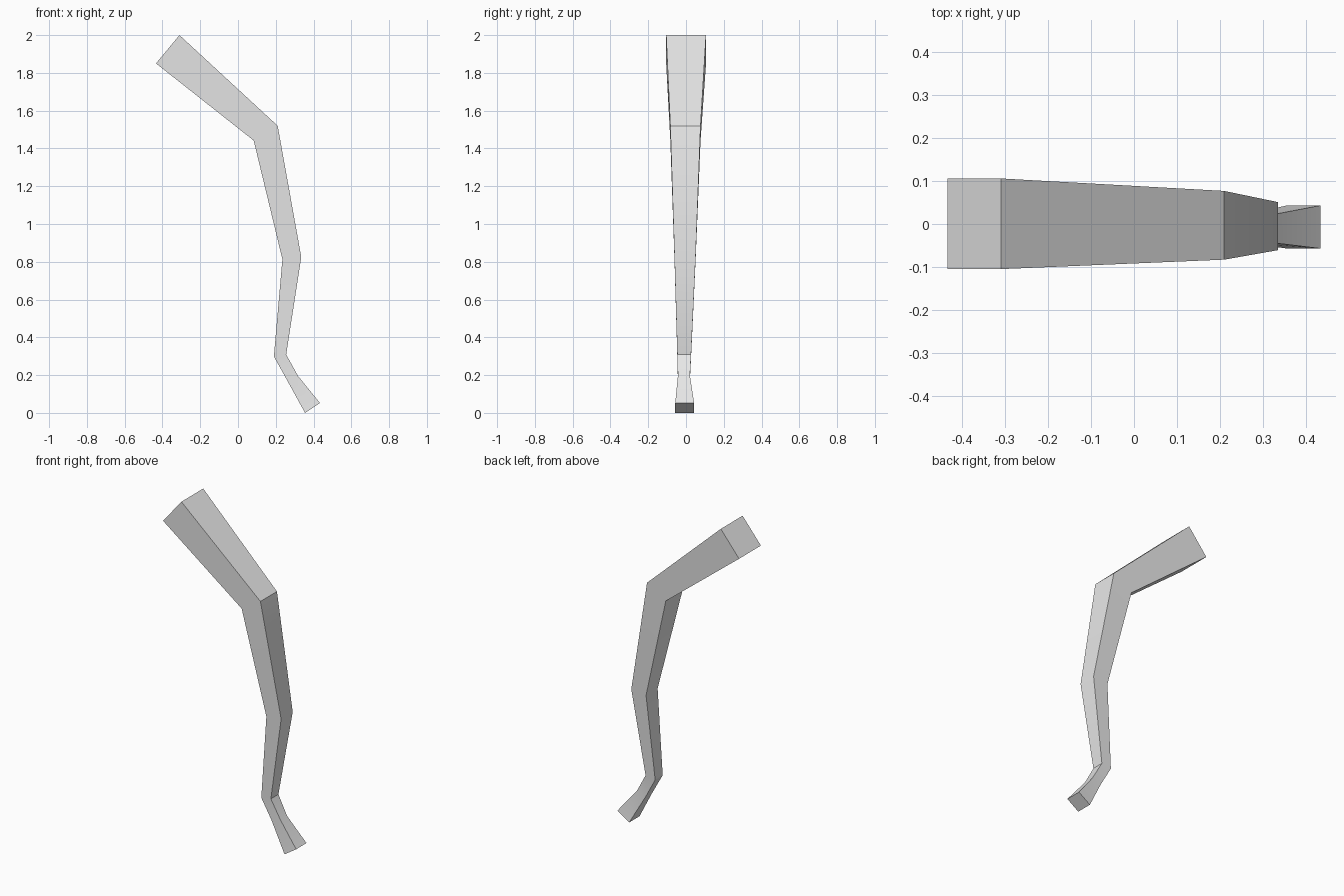
import bpy
import bmesh
import math

cube = bpy.data.objects.get("Cube")
if cube:
    bpy.data.objects.remove(cube, do_unlink=True)

# Plain grey material
grey = bpy.data.materials.new("plain grey")
grey.use_nodes = True
colour = (0.8, 0.8, 0.8, 1.0)
grey.diffuse_color = colour
grey.node_tree.nodes["Principled BSDF"].inputs["Base Color"].default_value = colour

# Cross-sections from the thick upper end to the foot:
# outer edge (x, z), inner edge (x, z), back-to-front span (y min, y max)
SECTIONS = [
    ((-0.31, 2.00), (-0.434, 1.85), (-0.105, 0.106)),   # upper end
    ((0.21, 1.52), (0.083, 1.442), (-0.083, 0.077)),    # upper joint
    ((0.335, 0.825), (0.235, 0.813), (-0.061, 0.051)),  # middle joint
    ((0.255, 0.309), (0.19, 0.299), (-0.046, 0.027)),   # ankle
    ((0.318, 0.195), (0.257, 0.178), (-0.043, 0.021)),  # narrow of the foot
    ((0.434, 0.052), (0.355, 0.0), (-0.057, 0.043)),    # foot end
]


def add_ring(bm, outer, inner, span):
    y0, y1 = span
    return [bm.verts.new((x, y, z)) for (x, z), y in
            ((outer, y0), (outer, y1), (inner, y1), (inner, y0))]


# Four-sided bent limb, closed at both ends
bm = bmesh.new()
rings = [add_ring(bm, *section) for section in SECTIONS]
for a, b in zip(rings, rings[1:]):
    for i in range(4):
        j = (i + 1) % 4
        bm.faces.new((a[i], a[j], b[j], b[i]))
bm.faces.new(rings[0])
bm.faces.new(rings[-1])
bmesh.ops.recalc_face_normals(bm, faces=bm.faces)

mesh = bpy.data.meshes.new("bent_limb")
bm.to_mesh(mesh)
bm.free()
mesh.materials.append(grey)
limb = bpy.data.objects.new("bent_limb", mesh)
bpy.context.collection.objects.link(limb)

# Soft shading over gentle bends, crisp at the corners
bpy.ops.object.select_all(action='DESELECT')
limb.select_set(True)
bpy.context.view_layer.objects.active = limb
bpy.ops.object.shade_smooth_by_angle(angle=math.radians(30))
